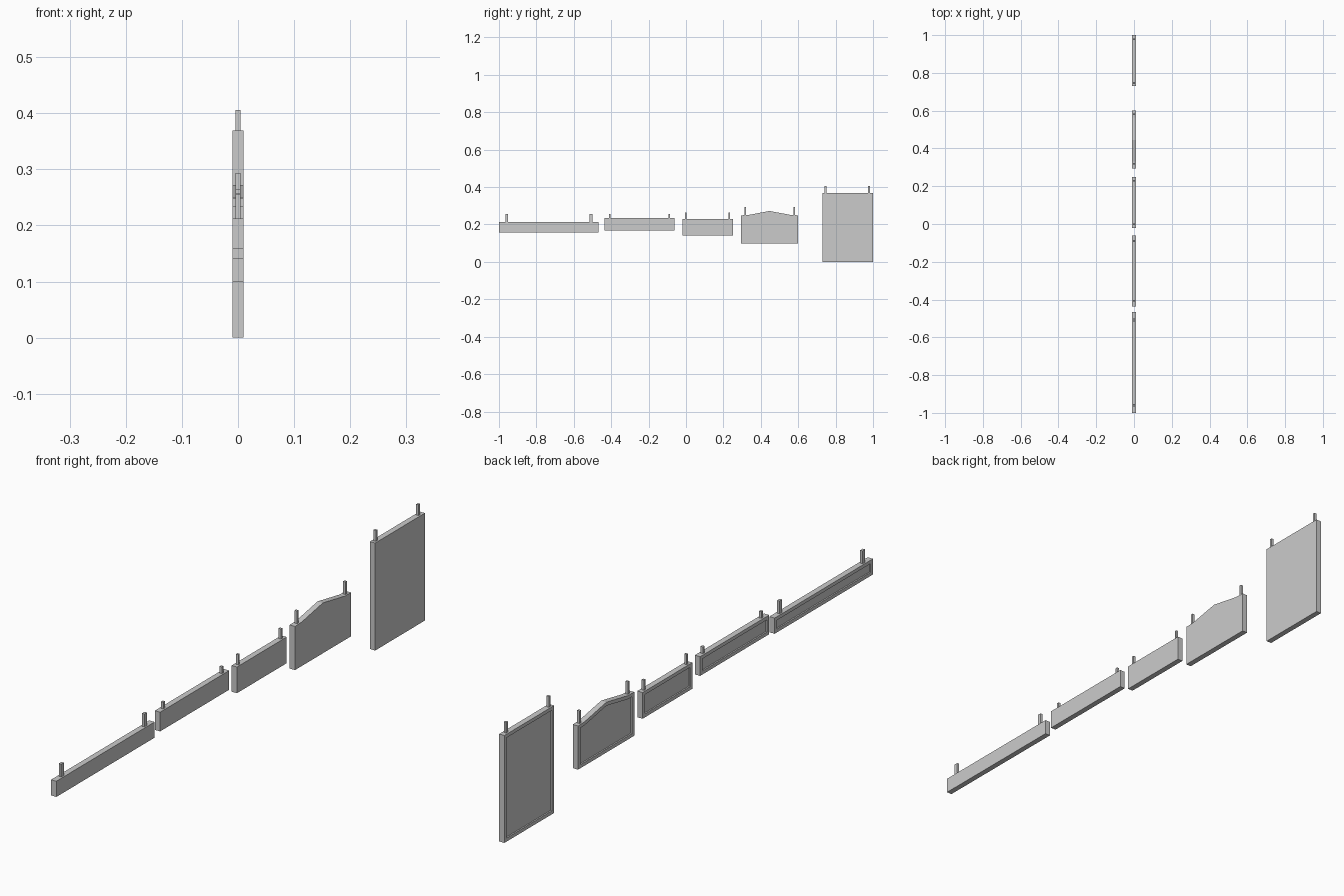
import bpy, bmesh

if "Cube" in bpy.data.objects:
    bpy.data.objects.remove(bpy.data.objects["Cube"])

HALF = 0.01      # half thickness of every board
BORDER = 0.012   # frame width on the recessed side
RECESS = 0.005


def board(name, outline):
    # extrude the y-z outline along x, then recess the -x face
    bm = bmesh.new()
    face = bm.faces.new([bm.verts.new((-HALF, y, z)) for y, z in outline])
    ext = bmesh.ops.extrude_face_region(bm, geom=[face], use_keep_orig=True)
    verts = [g for g in ext["geom"] if isinstance(g, bmesh.types.BMVert)]
    bmesh.ops.translate(bm, verts=verts, vec=(2 * HALF, 0, 0))
    bmesh.ops.recalc_face_normals(bm, faces=bm.faces)
    back = [f for f in bm.faces if f.normal.x < -0.9]
    bmesh.ops.inset_region(bm, faces=back, thickness=BORDER, use_even_offset=True)
    back = [f for f in back if f.is_valid]
    inner = list({v for f in back for v in f.verts})
    ext = bmesh.ops.extrude_face_region(bm, geom=back)
    inner = [g for g in ext["geom"] if isinstance(g, bmesh.types.BMVert)]
    bmesh.ops.translate(bm, verts=inner, vec=(RECESS, 0, 0))
    bmesh.ops.delete(bm, geom=[f for f in back if f.is_valid], context='FACES_ONLY')
    bmesh.ops.recalc_face_normals(bm, faces=bm.faces)
    mesh = bpy.data.meshes.new(name)
    bm.to_mesh(mesh)
    bm.free()
    bpy.context.collection.objects.link(bpy.data.objects.new(name, mesh))


def post(name, y, z0, z1, width):
    bpy.ops.mesh.primitive_cube_add(size=1, location=(0, y, (z0 + z1) / 2))
    ob = bpy.context.object
    ob.name = name
    ob.scale = (0.009, width, z1 - z0)


# name, y range, z range, post positions, post top, post width
signs = [
    ("long_sign", -1.0, -0.467, 0.158, 0.212, (-0.959, -0.508), 0.256, 0.014),
    ("medium_sign", -0.437, -0.062, 0.168, 0.234, (-0.407, -0.09), 0.257, 0.009),
    ("short_sign", -0.02, 0.25, 0.14, 0.23, (-0.001, 0.23), 0.265, 0.008),
    ("peaked_sign", 0.295, 0.60, 0.099, 0.249, (0.318, 0.58), 0.293, 0.008),
    ("tall_sign", 0.73, 1.0, 0.0, 0.369, (0.746, 0.978), 0.406, 0.009),
]

for name, y0, y1, z0, z1, posts, top, width in signs:
    outline = [(y0, z0), (y1, z0), (y1, z1)]
    if name == "peaked_sign":
        outline += [(0.565, z1 + 0.001), (0.446, 0.272), (0.33, z1 + 0.001)]
    outline.append((y0, z1))
    board(name + "_board", outline)
    for i, y in enumerate(posts):
        post(f"{name}_post_{i + 1}", y, z1 - 0.004, top, width)
